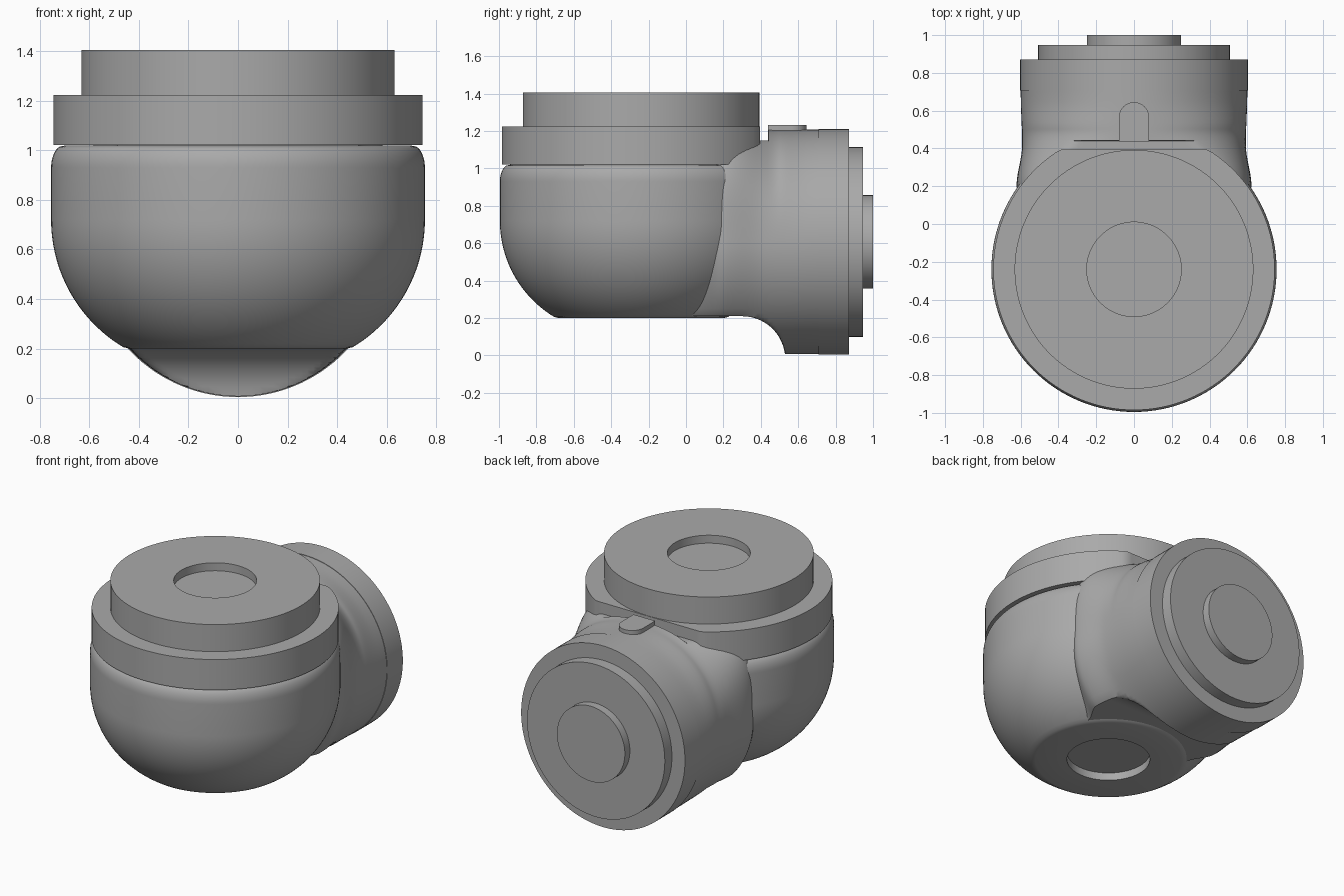
import bpy, bmesh, math
from mathutils import Matrix, Vector

old = bpy.data.objects.get("Cube")
if old:
    bpy.data.objects.remove(old)

grey = bpy.data.materials.new("plain_grey")
grey.use_nodes = True
COLOUR = (0.4, 0.4, 0.4, 1)
grey.diffuse_color = COLOUR
grey.node_tree.nodes["Principled BSDF"].inputs["Base Color"].default_value = COLOUR

SEGS = 128
BOWL_Y = -0.24      # vertical axis of the bowl
TUBE_Z = 0.607      # height of the horizontal axis


def finish(name, bm, angle=30):
    bmesh.ops.remove_doubles(bm, verts=bm.verts, dist=1e-5)
    bmesh.ops.recalc_face_normals(bm, faces=bm.faces)
    mesh = bpy.data.meshes.new(name)
    bm.to_mesh(mesh)
    bm.free()
    mesh.materials.append(grey)
    obj = bpy.data.objects.new(name, mesh)
    bpy.context.collection.objects.link(obj)
    bpy.ops.object.select_all(action='DESELECT')
    obj.select_set(True)
    bpy.context.view_layer.objects.active = obj
    bpy.ops.object.shade_smooth_by_angle(angle=math.radians(angle))
    return obj


def skin(bm, rings):
    """Bridge equal closed rings and cap both ends."""
    rows = [[bm.verts.new(p) for p in ring] for ring in rings]
    for a, b in zip(rows, rows[1:]):
        for i in range(len(a)):
            j = (i + 1) % len(a)
            bm.faces.new((a[i], a[j], b[j], b[i]))
    bm.faces.new(rows[0])
    bm.faces.new(rows[-1])


def lathe(name, profile, matrix, y_limit=None):
    """Turn (radius, height) points around an axis; optionally flatten the back."""
    bm = bmesh.new()
    turn = [math.tau * i / SEGS for i in range(SEGS)]
    rings = [[matrix @ Vector((r * math.cos(t), r * math.sin(t), h)) for t in turn]
             for r, h in profile]
    if y_limit is not None:
        for ring in rings:
            for p in ring:
                p.y = min(p.y, y_limit)
    skin(bm, rings)
    return finish(name, bm)


upright = Matrix.Translation((0, BOWL_Y, 0))
backward = Matrix.Translation((0, 0, TUBE_Z)) @ Matrix.Rotation(-math.pi / 2, 4, 'X')

# Rounded bowl with a shallow recess underneath
bowl = [(0.25, 0.25), (0.25, 0.2), (0.44, 0.2)]
for i in range(25):
    t = math.radians(-59 + 59 * i / 24)
    bowl.append((0.155 + 0.6 * math.cos(t), 0.72 + 0.6 * math.sin(t)))
for i in range(9):
    t = math.radians(70 * i / 8)
    bowl.append((0.705 + 0.05 * math.cos(t), 0.93 + 0.09 * math.sin(t)))
bowl.append((0.7, 1.02))
lathe("bowl_body", bowl, upright)

# Collar with its flat back, and the recessed top disc
lathe("collar", [(0.745, 1.022), (0.745, 1.225)], upright, 0.395)
lathe("top_disc", [(0.632, 1.2), (0.632, 1.405), (0.25, 1.405), (0.25, 1.352)], upright)


# Neck: sections swept backward, squarer in the upper half near the bowl
def blend(table, y):
    for (y0, v0), (y1, v1) in zip(table, table[1:]):
        if y <= y1:
            f = max(0, (y - y0) / (y1 - y0))
            return v0 + (v1 - v0) * f * f * (3 - 2 * f)
    return table[-1][1]


half_width = [(0.02, 0.52), (0.2, 0.622), (0.42, 0.592), (0.7, 0.6)]
squareness = [(0.2, 4.0), (0.5, 2.2), (0.65, 2.0)]


def neck_section(y, shelf):
    w, n = blend(half_width, y), blend(squareness, y)
    if y <= 0.3:
        floor = 0.21
    else:
        floor = -0.02 + math.sqrt(max(0, 0.23 ** 2 - (y - 0.3) ** 2))
    ring = []
    for i in range(SEGS):
        t = math.tau * i / SEGS
        c, s = math.cos(t), math.sin(t)
        power = n if s > 0 else 2
        k = (abs(c) ** power + abs(s) ** power) ** (-1 / power)
        z = max(TUBE_Z + 0.6 * k * s, floor)
        ring.append((w * k * c, y, min(z, 1.15) if shelf else z))
    return ring


front_ys = [0.02 + 0.42 * i / 21 for i in range(22)]
back_ys = [0.442 + 0.09 * math.sin(math.pi / 2 * i / 12) for i in range(13)]
back_ys += [0.56, 0.6, 0.65, 0.71]
neck = bmesh.new()
skin(neck, [neck_section(y, True) for y in front_ys]
     + [neck_section(y, False) for y in back_ys])
finish("neck", neck, 35)

# Rear drum, cap and boss
for name, radius, start, end in (("rear_drum", 0.603, 0.708, 0.872),
                                 ("rear_cap", 0.507, 0.86, 0.947),
                                 ("rear_boss", 0.25, 0.94, 1.0)):
    lathe(name, [(radius, start), (radius, end)], backward)

# Small key tab on the neck with a rounded back end
outline = [(0.08, 0.438), (-0.08, 0.438)]
for i in range(17):
    t = math.pi * (1 - i / 16)
    outline.append((0.08 * math.cos(t), 0.565 + 0.08 * math.sin(t)))
key = bmesh.new()
skin(key, [[(x, y, z) for x, y in outline] for z in (1.13, 1.232)])
finish("key_tab", key)
